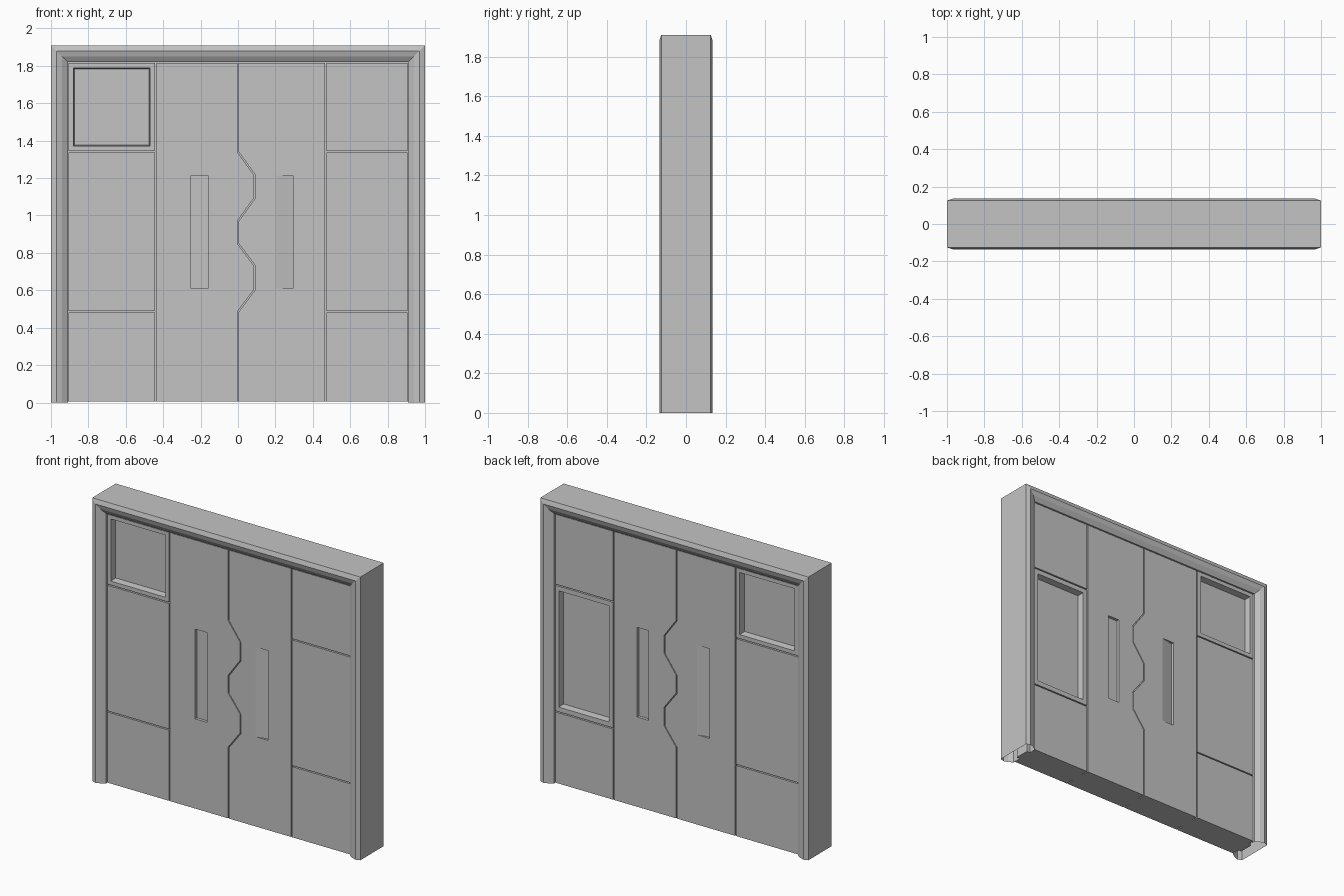
import bpy, bmesh

if "Cube" in bpy.data.objects:
    bpy.data.objects.remove(bpy.data.objects["Cube"])

grey = bpy.data.materials.new("plain_grey")
grey.diffuse_color = (0.55, 0.55, 0.55, 1)
grey.use_nodes = True
grey.node_tree.nodes["Principled BSDF"].inputs["Base Color"].default_value = grey.diffuse_color

FACE = 0.10    # half depth of the door leaves
GAP = 0.004    # half width of the seams


def make_object(name, bm):
    mesh = bpy.data.meshes.new(name)
    bm.to_mesh(mesh)
    bm.free()
    mesh.materials.append(grey)
    obj = bpy.data.objects.new(name, mesh)
    bpy.context.collection.objects.link(obj)
    return obj


def loft(name, loop_a, loop_b):
    """Closed solid between two matching loops of 3D points."""
    bm = bmesh.new()
    a = [bm.verts.new(p) for p in loop_a]
    b = [bm.verts.new(p) for p in loop_b]
    bm.faces.new(a)
    bm.faces.new(b[::-1])
    for i in range(len(a)):
        j = (i + 1) % len(a)
        bm.faces.new((a[i], b[i], b[j], a[j]))
    bmesh.ops.recalc_face_normals(bm, faces=bm.faces)
    return make_object(name, bm)


def rect(x0, x1, z0, z1):
    return [(x0, z0), (x1, z0), (x1, z1), (x0, z1)]


def slab(name, outline, half):
    return loft(name, [(x, -half, z) for x, z in outline],
                [(x, half, z) for x, z in outline])


def carve(target, cutter):
    mod = target.modifiers.new("recess", 'BOOLEAN')
    mod.operation = 'DIFFERENCE'
    mod.solver = 'EXACT'
    mod.object = cutter
    bpy.context.view_layer.objects.active = target
    bpy.ops.object.modifier_apply(modifier=mod.name)
    bpy.data.objects.remove(cutter)


def recess(target, x0, x1, z0, z1, depth, side, taper=0.0):
    """Rectangular pocket; side -1 is the front, 1 the back."""
    outer = rect(x0, x1, z0, z1)
    inner = rect(x0 + taper, x1 - taper, z0 + taper, z1 - taper)
    carve(target, loft("cutter",
                       [(x, side * (FACE + 0.005), z) for x, z in outer],
                       [(x, side * (FACE - depth), z) for x, z in inner]))


def wedge(target, tri, z0, z1):
    """Slanted finger pull, flush on one edge and deep on the other."""
    carve(target, loft("cutter", [(x, y, z0) for x, y in tri],
                       [(x, y, z1) for x, y in tri]))


# Frame: moulding profile (inset, y) swept up, across and down with mitred corners
front = [(0.09, -0.08), (0.09, -0.105), (0.06, -0.125), (0.03, -0.135), (0, -0.125)]
profile = front + [(d, -y) for d, y in reversed(front)]
bm = bmesh.new()
rows = []
for d, y in profile:
    w, h = 1 - d, 1.91 - d
    rows.append([bm.verts.new((x, y, z))
                 for x, z in ((-w, 0), (-w, h), (w, h), (w, 0))])
for r, s in zip(rows, rows[1:]):
    for j in range(3):
        bm.faces.new((r[j], r[j + 1], s[j + 1], s[j]))
make_object("door_frame", bm)

# Inner core behind the seams
slab("door_core", rect(-0.93, 0.93, 0.005, 1.84), 0.05)

# Interlocking centre leaves
BOTTOM, TOP = 0.005, 1.815
zigzag = [(0, BOTTOM), (0, 0.485), (0.09, 0.605), (0.09, 0.73), (0, 0.85),
          (0, 0.97), (0.09, 1.095), (0.09, 1.215), (0, 1.34), (0, TOP)]
left_leaf = slab("left_leaf", [(x - GAP, z) for x, z in zigzag]
                 + [(-0.44 + GAP, TOP), (-0.44 + GAP, BOTTOM)], FACE)
right_leaf = slab("right_leaf", [(x + GAP, z) for x, z in zigzag]
                  + [(0.47 - GAP, TOP), (0.47 - GAP, BOTTOM)], FACE)

# Handle pockets and slanted pulls, swapped on the opposite face
HZ = (0.61, 1.215)
pull = [(0.155, -0.11), (0.295, -0.11), (0.295, -0.08)]
recess(left_leaf, -0.25, -0.16, *HZ, 0.02, -1)
wedge(left_leaf, [(0.05 - x, -y) for x, y in pull], *HZ)
recess(right_leaf, 0.21, 0.295, *HZ, 0.02, 1)
wedge(right_leaf, pull, *HZ)

# Side panels, three stacked on each side
levels = [BOTTOM - GAP, 0.485, 1.34, TOP + GAP]
panels = {}
for side, x0, x1 in (("left", -0.905, -0.44 - GAP), ("right", 0.47 + GAP, 0.905)):
    for k, part in enumerate(("lower", "middle", "upper")):
        panels[side, part] = slab(f"{side}_{part}_panel",
                                  rect(x0, x1, levels[k] + GAP, levels[k + 1] - GAP), FACE)

# Window pockets
for face in (-1, 1):
    recess(panels["left", "upper"], -0.88, -0.47, 1.37, 1.79, 0.045, face, 0.006)
recess(panels["right", "middle"], 0.505, 0.88, 0.52, 1.305, 0.045, 1, 0.006)
